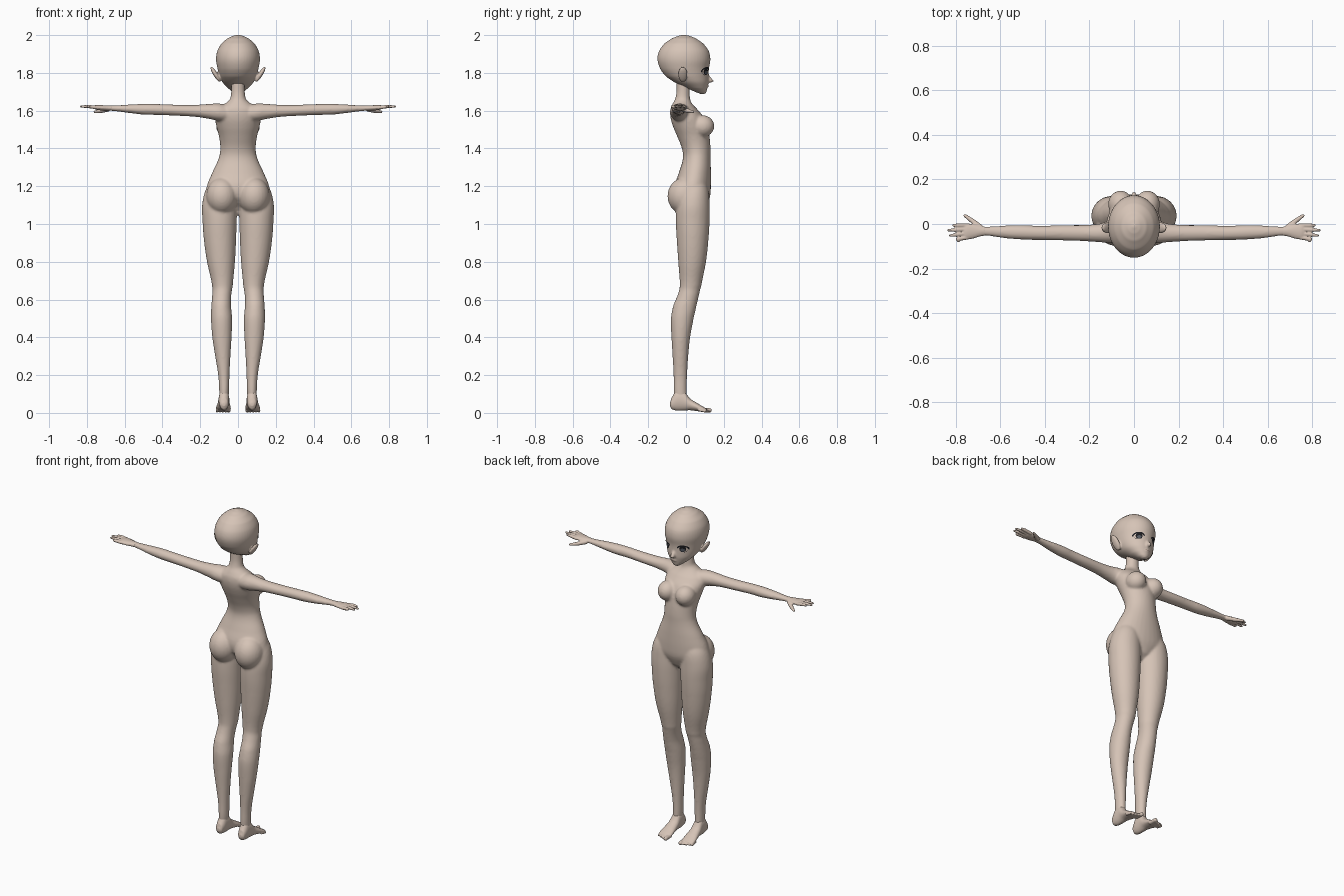
import bpy, bmesh, math
from mathutils import Vector, Matrix

cube = bpy.data.objects.get("Cube")
if cube:
    bpy.data.objects.remove(cube, do_unlink=True)


def material(name, rgb):
    m = bpy.data.materials.new(name)
    m.use_nodes = True
    m.diffuse_color = (*rgb, 1)
    bsdf = next(n for n in m.node_tree.nodes if n.type == "BSDF_PRINCIPLED")
    bsdf.inputs["Base Color"].default_value = (*rgb, 1)
    bsdf.inputs["Roughness"].default_value = 0.7
    return m


skin = material("skin", (0.67, 0.55, 0.47))
black = material("eye black", (0.012, 0.012, 0.015))
grey = material("iris grey", (0.09, 0.1, 0.12))
lip = material("lip line", (0.3, 0.2, 0.17))


def spline(rows, steps=5):
    """Smoothly interpolate the rows of a loft."""
    out = []
    for i in range(len(rows) - 1):
        p = [rows[max(0, min(len(rows) - 1, i + k))] for k in (-1, 0, 1, 2)]
        for s in range(steps):
            t = s / steps
            row = []
            for a, b, c, d in zip(*p):
                row.append(b + 0.5 * t * (c - a + t * (2*a - 5*b + 4*c - d + t * (3*(b - c) + d - a))))
            row[0] = p[1][0] + t * (p[2][0] - p[1][0])
            out.append(row)
    return out + [list(rows[-1])]


def loft(bm, rows, place, sides=32):
    """Closed loft of ellipses; each row is position, a low, a high, b low, b high."""
    rings = []
    for t, a0, a1, b0, b1 in spline(rows):
        ring = []
        for k in range(sides):
            w = math.tau * k / sides
            a = (a0 + a1) / 2 + (a1 - a0) / 2 * math.cos(w)
            b = (b0 + b1) / 2 + (b1 - b0) / 2 * math.sin(w)
            ring.append(bm.verts.new(place(t, a, b)))
        rings.append(ring)
    for r, q in zip(rings, rings[1:]):
        for k in range(sides):
            j = (k + 1) % sides
            bm.faces.new((r[k], r[j], q[j], q[k]))
    bm.faces.new(rings[0][::-1])
    bm.faces.new(rings[-1])


def ball(bm, centre, radii, turn=None):
    m = Matrix.Translation(centre) @ (turn or Matrix()) @ Matrix.Diagonal((*radii, 1))
    bmesh.ops.create_uvsphere(bm, u_segments=24, v_segments=16, radius=1, matrix=m)


def tube(bm, points, radii):
    """Rounded chain for fingers and toes."""
    pts = [Vector(p) for p in points]
    for p, r in zip(pts, radii):
        ball(bm, p, (r, r, r))
    for p, q, r, s in zip(pts, pts[1:], radii, radii[1:]):
        d = q - p
        m = Matrix.Translation((p + q) / 2) @ d.to_track_quat("Z", "Y").to_matrix().to_4x4()
        bmesh.ops.create_cone(bm, cap_ends=True, segments=16, radius1=r, radius2=s,
                              depth=d.length, matrix=m)


def finish(bm, name, mat, voxel=0, smooth=0):
    mesh = bpy.data.meshes.new(name)
    if voxel:
        bmesh.ops.recalc_face_normals(bm, faces=bm.faces)
    for f in bm.faces:
        f.smooth = True
    bm.to_mesh(mesh)
    bm.free()
    mesh.materials.append(mat)
    ob = bpy.data.objects.new(name, mesh)
    bpy.context.collection.objects.link(ob)
    if voxel:
        r = ob.modifiers.new("Blend", "REMESH")
        r.mode, r.voxel_size, r.use_smooth_shade = "VOXEL", voxel, True
        s = ob.modifiers.new("Soften", "SMOOTH")
        s.factor, s.iterations = 0.5, smooth
    return ob


# Body: torso, bust, seat, legs and arms blended into one skin
bm = bmesh.new()
torso = [(1.05, .03, .02, .07), (1.08, .07, 0, .1), (1.14, .165, -.05, .126), (1.2, .165, -.06, .132),
         (1.28, .133, -.035, .132), (1.35, .102, -.016, .13), (1.4, .094, -.022, .13),
         (1.46, .1, -.045, .125), (1.52, .115, -.07, .115), (1.57, .122, -.083, .092),
         (1.61, .108, -.082, .058), (1.638, .068, -.07, .032), (1.66, .043, -.058, .022),
         (1.7, .036, -.05, .02), (1.78, .036, -.05, .02)]
loft(bm, [(z, -w, w, f, b) for z, w, f, b in torso], lambda t, a, b: (a, b, t))
leg = [(.05, .052, .098, -.06, .005), (.12, .047, .1, -.065, .004), (.2, .045, .105, -.066, .006),
       (.3, .04, .121, -.071, .012), (.4, .034, .136, -.077, .022), (.5, .031, .143, -.08, .04),
       (.57, .037, .141, -.067, .056), (.62, .036, .137, -.046, .068), (.67, .028, .137, -.033, .081),
       (.8, .016, .164, -.041, .106), (.92, .01, .181, -.049, .119), (1.02, .007, .188, -.054, .125),
       (1.1, .006, .19, -.05, .125), (1.18, .012, .172, -.03, .118), (1.26, .04, .13, .01, .09)]
arm = [(.05, -.075, .03, 1.54, 1.63), (.1, -.085, .02, 1.545, 1.638), (.15, -.082, .002, 1.556, 1.636),
       (.22, -.077, -.004, 1.567, 1.631), (.32, -.074, -.005, 1.573, 1.631), (.42, -.072, -.008, 1.577, 1.635),
       (.5, -.07, -.005, 1.579, 1.636), (.58, -.064, -.007, 1.588, 1.632), (.65, -.054, -.011, 1.597, 1.628),
       (.69, -.053, -.011, 1.6, 1.627)]
for s in (-1, 1):
    loft(bm, leg, lambda t, a, b: (s * a, b, t))
    loft(bm, arm, lambda t, a, b: (s * t, a, b))
    ball(bm, (s * .06, .088, 1.518), (.056, .062, .058))
    ball(bm, (s * .085, -.008, 1.148), (.083, .09, .098))
finish(bm, "body", skin, .007, 6)

# Hands with four fingers and a thumb
bm = bmesh.new()
palm = [(.665, -.052, -.012, 1.6, 1.627), (.69, -.056, -.008, 1.6, 1.628), (.72, -.065, 0, 1.601, 1.629),
        (.75, -.069, .001, 1.605, 1.63), (.765, -.064, -.005, 1.61, 1.627)]
fingers = [(-.006, -.006, .815), (-.024, -.028, .838), (-.042, -.052, .83), (-.06, -.076, .793)]
for s in (-1, 1):
    loft(bm, palm, lambda t, a, b: (s * t, a, b))
    for y0, y1, tip in fingers:
        tube(bm, [(s * .745, y0, 1.616), (s * .79, (y0 + y1) / 2, 1.622), (s * (tip - .006), y1, 1.622)],
             (.0095, .009, .006))
    tube(bm, [(s * .69, -.014, 1.607), (s * .725, .014, 1.598), (s * .758, .038, 1.593)], (.013, .011, .007))
finish(bm, "hands", skin, .0035, 3)

# Feet with five toes
bm = bmesh.new()
foot = [(-.085, .065, .085, .035, .055), (-.077, .054, .096, .02, .08), (-.05, .047, .102, .012, .12),
        (-.01, .045, .104, .012, .115), (.02, .043, .108, .014, .077), (.06, .039, .115, .009, .052),
        (.09, .038, .118, .005, .034), (.108, .042, .112, .006, .024)]
for s in (-1, 1):
    loft(bm, foot, lambda t, a, b: (s * a, t, b))
    for i in range(5):
        r = .0115 if i == 0 else .0085 - .0005 * i
        x = .05 + .0155 * i
        tube(bm, [(s * x, .085 - .004 * i, .015), (s * x, .125 - .006 * i, r + .002)], (r, r))
finish(bm, "feet", skin, .0035, 3)

# Head with nose and ears
bm = bmesh.new()
head = [(1.688, .012, .076, .1), (1.698, .028, .05, .108), (1.72, .055, .0, .113), (1.75, .082, -.06, .119),
        (1.78, .097, -.105, .12), (1.82, .108, -.136, .121), (1.87, .116, -.151, .129),
        (1.915, .11, -.143, .121), (1.955, .088, -.115, .092), (1.983, .056, -.075, .053),
        (1.996, .027, -.042, .02), (2.002, .006, -.017, -.005)]
loft(bm, [(z, -w, w, f, b) for z, w, f, b in head], lambda t, a, b: (a, b, t), 48)
tube(bm, [(0, .108, 1.79), (0, .129, 1.76)], (.01, .012))
ball(bm, (0, .137, 1.757), (.007, .009, .007))
ball(bm, (0, .108, 1.729), (.018, .012, .009))
for s in (-1, 1):
    turn = Matrix.Rotation(s * math.radians(32), 4, "Y")
    ball(bm, (s * .119, -.017, 1.792), (.012, .025, .047), turn)
head_ob = finish(bm, "head", skin, .005, 4)


# Painted face details, thin patches laid on the head
def patch(name, mat, centre, size, inner, outer, start=0, end=360, lift=.002):
    bm = bmesh.new()
    count, rings = 32, 5
    grid = []
    for k in range(count + 1):
        w = math.radians(start + (end - start) * k / count)
        line = []
        for j in range(rings + 1):
            r = inner + (outer(w) - inner) * j / rings
            line.append(bm.verts.new((centre[0] + size[0] * r * math.cos(w), .3,
                                      centre[1] + size[1] * r * math.sin(w))))
        grid.append(line)
    for p, q in zip(grid, grid[1:]):
        for j in range(rings):
            bm.faces.new((p[j], q[j], q[j + 1], p[j + 1]))
    for f in bm.faces:
        f.normal_update()
        if f.normal.y < 0:
            f.normal_flip()
    ob = finish(bm, name, mat)
    w = ob.modifiers.new("Lay on head", "SHRINKWRAP")
    w.target, w.wrap_method, w.wrap_mode = head_ob, "PROJECT", "ABOVE_SURFACE"
    w.use_project_y, w.use_positive_direction, w.use_negative_direction = True, False, True
    w.offset = lift


for s, side in ((1, "right"), (-1, "left")):
    eye = (s * .05, 1.808)
    patch(side + "_eye", black, eye, (.016, .019), .02, lambda w: 1)
    patch(side + "_iris", grey, (eye[0], 1.802), (.01, .009), .02, lambda w: 1, lift=.003)
    patch(side + "_lash", black, (eye[0], 1.806), (s * .026, .02), .9,
          lambda w: 1.08 + .2 * math.sin(w), -8, 165, .003)
    patch(side + "_lower_lash", black, eye, (s * .024, .021), .97, lambda w: 1.07, -75, -35)
patch("mouth", lip, (0, 1.728), (.014, .0014), .02, lambda w: 1)
